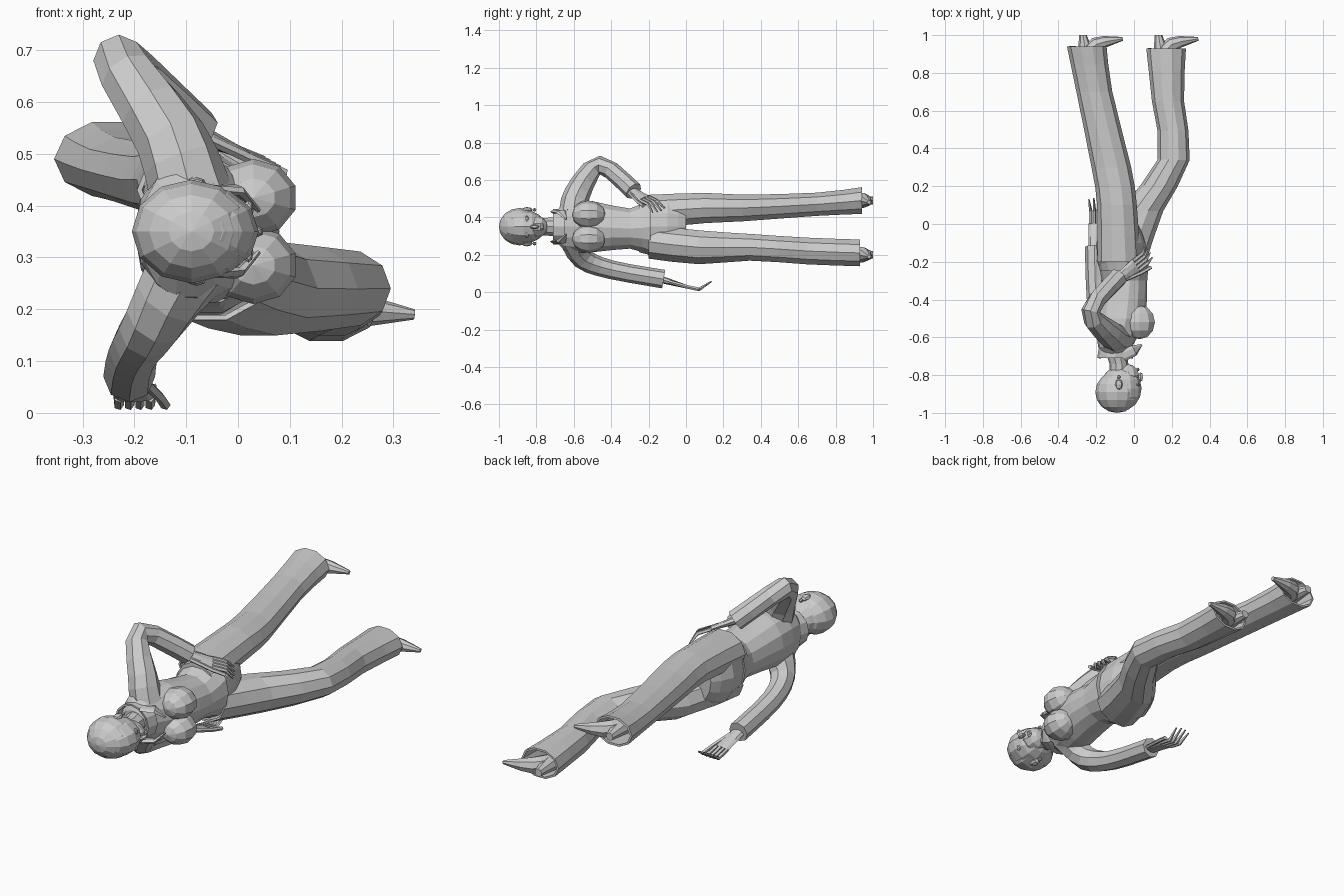
import bpy, bmesh, math
from mathutils import Vector, Matrix

cube = bpy.data.objects.get("Cube")
if cube:
    bpy.data.objects.remove(cube, do_unlink=True)

X, Y, Z = Vector((1, 0, 0)), Vector((0, 1, 0)), Vector((0, 0, 1))
MID = 0.35  # height of the body's centre line


def finish(name, bm):
    bmesh.ops.recalc_face_normals(bm, faces=bm.faces)
    mesh = bpy.data.meshes.new(name)
    bm.to_mesh(mesh)
    bm.free()
    obj = bpy.data.objects.new(name, mesh)
    bpy.context.collection.objects.link(obj)
    return obj


def ease(rings, steps):
    """Insert rings between the given ones along a smooth spline."""
    points = [Vector(r) for r in rings]
    last = len(points) - 1
    result = []
    for i in range(last):
        start, end = points[i], points[i + 1]
        leave = (end - points[max(i - 1, 0)]) / 2
        arrive = (points[min(i + 2, last)] - start) / 2
        for k in range(steps):
            t = k / steps
            blend = t * t * (3 - 2 * t)
            result.append(start + (end - start) * blend + leave * (t * (1 - t) ** 2)
                          - arrive * (t * t * (1 - t)))
    return result + [points[last]]


def loft(name, rings, axis=None, side=X, sides=10, steps=1, hollow=False):
    """Skin rings of x, y, z, radius along side and optional radius across."""
    bm = bmesh.new()
    rings = ease(rings, steps)
    centres = [Vector(r[:3]) for r in rings]
    loops = []
    for i, ring in enumerate(rings):
        before, after = centres[max(i - 1, 0)], centres[min(i + 1, len(rings) - 1)]
        along = axis or (after - before).normalized()
        u = (side - along * side.dot(along)).normalized()
        v = along.cross(u)
        angles = [math.tau * k / sides for k in range(sides)]
        loops.append([bm.verts.new(centres[i] + u * ring[3] * math.cos(a)
                                   + v * ring[-1] * math.sin(a)) for a in angles])
    for lower, upper in zip(loops, loops[1:]):
        for k in range(sides):
            n = (k + 1) % sides
            bm.faces.new((lower[k], lower[n], upper[n], upper[k]))
    if not hollow:
        bm.faces.new(loops[0])
        bm.faces.new(loops[-1])
    obj = finish(name, bm)
    if hollow:
        cloth = obj.modifiers.new("cloth", "SOLIDIFY")
        cloth.thickness = 0.01
        cloth.offset = 0
    return obj


def ball(name, centre, size, segments=10, bands=6):
    """Ellipsoid with its poles along the body."""
    bm = bmesh.new()
    shape = (Matrix.Translation(Vector(centre)) @ Matrix.Diagonal(Vector(size)).to_4x4()
             @ Matrix.Rotation(math.pi / 2, 4, "X"))
    bmesh.ops.create_uvsphere(bm, u_segments=segments, v_segments=bands, radius=1, matrix=shape)
    return finish(name, bm)


def hand(name, wrist, knuckle, tip, spread, bulge):
    """Palm, four bent fingers and a thumb."""
    wrist, knuckle, tip = Vector(wrist), Vector(knuckle), Vector(tip)
    spread = Vector(spread).normalized()
    middle = knuckle.lerp(tip, 0.5) + bulge
    loft(name + "_palm", [(*wrist, .03, .02), (*knuckle, .04, .01)],
         side=spread, sides=8, steps=2)
    for i in range(4):
        fan = spread * (i - 1.5) * .02
        end = middle.lerp(tip, 1 - abs(i - 1.5) / 10)
        loft(f"{name}_finger_{i + 1}", [(*(knuckle + fan), .01), (*(middle + fan), .01),
                                        (*(end + fan * 1.3), .004)], side=spread, sides=5)
    thumb = [wrist + spread * .02, knuckle + spread * .05, middle + spread * .06]
    loft(name + "_thumb", [(*p, .01) for p in thumb], side=spread, sides=5)


# Head, hair cap, jaw and neck
ball("head", (-.07, -.87, MID), (.11, .12, .09), 12, 8)
ball("hair", (-.09, -.89, MID), (.115, .11, .1), 12, 8)
ball("jaw", (-.04, -.8, MID), (.07, .06, .06))
loft("neck", [(-.08, -.8, MID, .05), (-.08, -.74, MID, .05), (-.1, -.65, MID, .06)], Y)

# Face
ball("nose", (.035, -.81, MID), (.015, .025, .012), 6, 4)
ball("mouth", (.02, -.77, MID), (.01, .01, .02), 6, 4)

# Paired features, collar points and bust
for label, sign in (("left", -1), ("right", 1)):
    def place(x, y, offset):
        return x, y, MID + sign * offset

    ball(label + "_eye", place(.02, -.85, .04), (.01, .01, .02), 8, 4)
    ball(label + "_ear", place(-.08, -.85, .09), (.02, .03, .015), 8, 4)
    ball(label + "_earring", place(-.08, -.81, .09), (.01, .01, .01), 6, 4)
    ball(label + "_bust", place(.03, -.52, .065), (.085, .09, .075))
    loft(label + "_lapel", [(*place(-.06, -.7, .08), .03, .01),
                            (*place(0, -.67, .08), .03, .01),
                            (*place(.04, -.64, .04), .005, .005)], side=Y, sides=6)

# Jacket and upright collar
loft("jacket", [(-.1, -.7, MID, .06, .06), (-.1, -.65, MID, .09, .13),
                (-.07, -.5, MID, .13, .14), (-.05, -.3, .34, .12, .11),
                (-.06, -.19, MID, .14, .16)], Y, sides=14, steps=2)
loft("collar", [(-.09, -.65, MID, .09), (-.1, -.71, MID, .09)], Y, sides=12, hollow=True)

# Trouser seat
loft("trouser_seat", [(-.06, -.25, MID, .12, .14), (-.07, -.1, MID, .13, .17),
                      (-.06, 0, MID, .08, .12)], Y, sides=14, steps=2)

# Trouser legs, open at the flared hems
loft("right_trouser_leg", [(-.08, -.2, .43, .11, .09), (-.09, .1, .45, .1, .08),
                           (-.12, .3, .45, .1, .07), (-.21, .7, .47, .09, .06),
                           (-.25, .94, .49, .1, .07)], Y, steps=2, hollow=True)
loft("left_trouser_leg", [(-.06, -.2, .27, .12, .09), (.04, .07, .24, .11, .09),
                          (.21, .34, .24, .08, .07), (.18, .65, .22, .08, .07),
                          (.17, .93, .21, .1, .07)], Y, steps=2, hollow=True)

# Shoes: pointed upper and tapered heel
for label, x, z in (("right", -.25, .49), ("left", .15, .2)):
    loft(label + "_shoe", [(x, .87, z, .04, .04), (x + .05, .95, z, .04, .04),
                           (x + .19, .98, z - .01, .01, .01)], side=Z, sides=8, steps=3)
    loft(label + "_heel", [(x, .87, z, .05, .04), (x - .02, 1, z, .02, .02)], Y, sides=8)

# Raised arm, bent with the hand on the hip
loft("right_sleeve", [(-.09, -.6, .42, .08), (-.13, -.58, .53, .07),
                      (-.23, -.46, .68, .05), (-.08, -.28, .54, .05)], sides=8, steps=3)
hand("right_hand", (-.08, -.29, .54), (.01, -.22, .5), (.08, -.14, .43),
     (.5, -.8, -.3), (X + Z) * .015)

# Lowered arm, loosely extended
loft("left_sleeve", [(-.09, -.6, .29, .08), (-.16, -.55, .18, .06),
                     (-.2, -.4, .12, .05), (-.21, -.12, .07, .05)], sides=8, steps=3)
hand("left_hand", (-.21, -.14, .07), (-.2, 0, .03), (-.2, .14, .06), X, Z * -.03)
